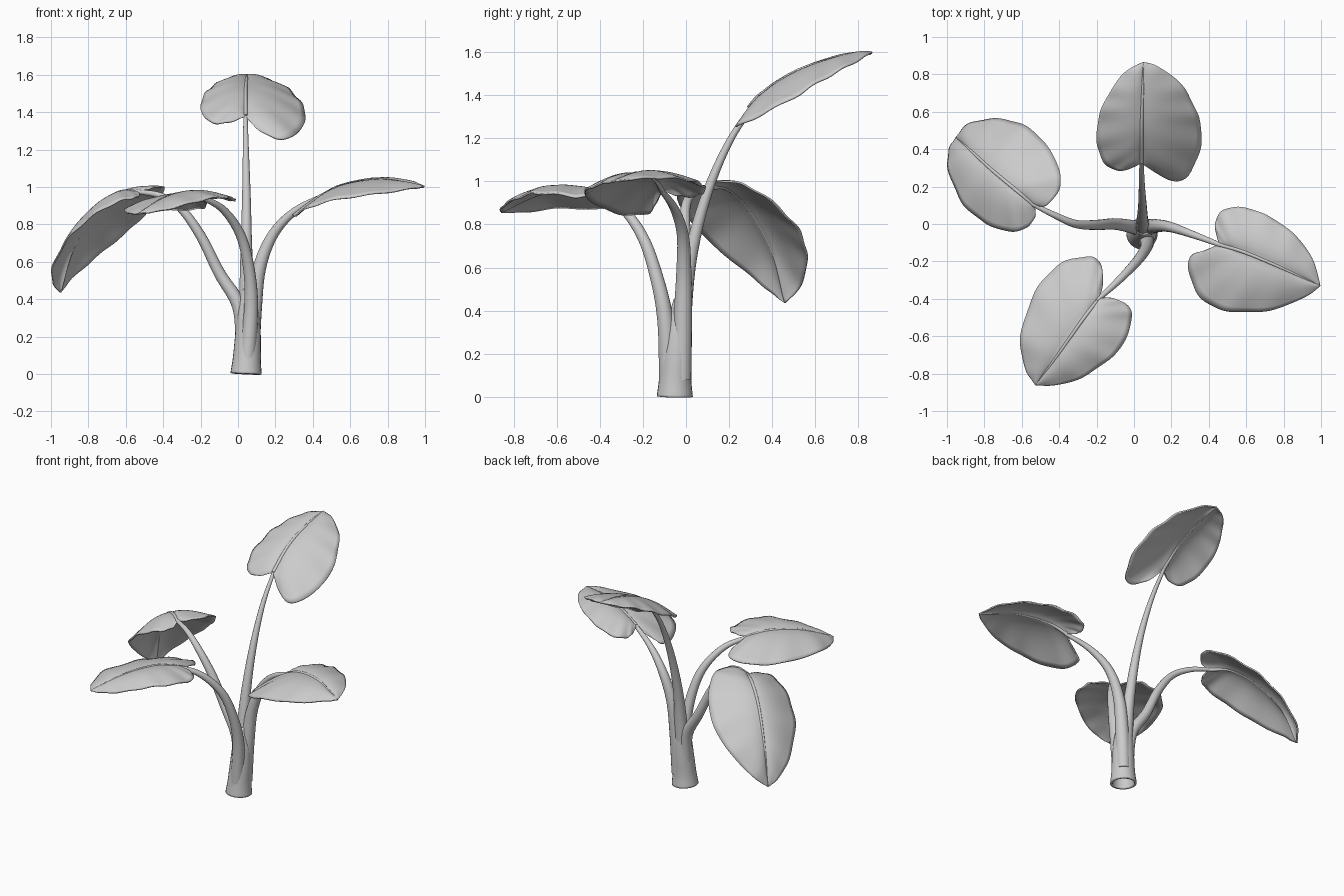
import bpy, bmesh, math
from mathutils import Vector

if "Cube" in bpy.data.objects:
    bpy.data.objects.remove(bpy.data.objects["Cube"])

grey = bpy.data.materials.new("plant grey")
grey.diffuse_color = (0.6, 0.6, 0.6, 1)
grey.use_nodes = True
grey.node_tree.nodes["Principled BSDF"].inputs["Base Color"].default_value = grey.diffuse_color


def spline(points, t):
    """Point on a smooth path through the given points, t in 0..1."""
    p = [Vector(q) for q in points]
    n = len(p) - 1
    i = min(int(t * n), n - 1)
    f = t * n - i
    b, c = p[i], p[i + 1]
    a = p[i - 1] if i > 0 else b * 2 - c
    d = p[i + 2] if i + 2 <= n else c * 2 - b
    return 0.5 * (2 * b + (c - a) * f + (2 * a - 5 * b + 4 * c - d) * f * f
                  + (3 * b - a - 3 * c + d) * f ** 3)


def finish(bm, name, thickness=0):
    bmesh.ops.remove_doubles(bm, verts=bm.verts, dist=1e-5)
    bmesh.ops.recalc_face_normals(bm, faces=bm.faces)
    mesh = bpy.data.meshes.new(name)
    bm.to_mesh(mesh)
    bm.free()
    mesh.materials.append(grey)
    ob = bpy.data.objects.new(name, mesh)
    bpy.context.collection.objects.link(ob)
    if thickness:
        mod = ob.modifiers.new("thickness", 'SOLIDIFY')
        mod.thickness = thickness
        mod.offset = 0
    bpy.ops.object.select_all(action='DESELECT')
    bpy.context.view_layer.objects.active = ob
    ob.select_set(True)
    bpy.ops.object.shade_smooth_by_angle(angle=math.radians(50))
    return ob


def tube(name, path, radii, rings=28, sides=16, caps=True, thickness=0):
    """Tapered round tube along a smooth path."""
    bm = bmesh.new()
    loops = []
    for i in range(rings + 1):
        t = i / rings
        c = spline(path, t)
        r = spline([(q, 0, 0) for q in radii], t).x
        d = (spline(path, min(t + .01, 1)) - spline(path, max(t - .01, 0))).normalized()
        side = d.cross(Vector((0.3, 1, 0.2))).normalized()
        up = side.cross(d)
        loops.append([bm.verts.new(c + r * (math.cos(a) * side + math.sin(a) * up))
                      for a in (k * math.tau / sides for k in range(sides))])
    for p, q in zip(loops, loops[1:]):
        for k in range(sides):
            j = (k + 1) % sides
            bm.faces.new((p[k], p[j], q[j], q[k]))
    if caps:
        bm.faces.new(loops[0])
        bm.faces.new(loops[-1])
    return finish(bm, name, thickness)


def leaf(name, midrib, left, right, bulge=0.025, rows=48, cols=10):
    """Heart-shaped blade stretched between a midrib and two edges."""
    base, tip = Vector(midrib[0]), Vector(midrib[-1])
    across = Vector(right[4]) - Vector(left[4])
    normal = across.cross(tip - base).normalized()
    if normal.z < 0:
        normal.negate()
    bm = bmesh.new()
    for s, edge in enumerate((left, right)):
        outline = [midrib[0]] + edge + [midrib[-1]]
        grid = []
        for i in range(rows + 1):
            u = i / rows
            m, e = spline(midrib, u ** 1.25), spline(outline, u)
            fade = math.sin(math.pi * u) ** 0.6 if 0 < u < 1 else 0
            # gently scalloped edge
            wave = 0.005 * math.sin(u * 44 + s) * fade
            row = []
            for j in range(cols + 1):
                v = j / cols
                p = m.lerp(e, v) + (e - m) * (wave * 2 * v ** 3)
                p += normal * (bulge * fade * math.sin(math.pi * v ** 0.8) + wave * v ** 2)
                row.append(bm.verts.new(p))
            grid.append(row)
        for i in range(rows):
            for j in range(cols):
                bm.faces.new((grid[i][j], grid[i][j + 1], grid[i + 1][j + 1], grid[i + 1][j]))
    bmesh.ops.dissolve_degenerate(bm, dist=1e-5, edges=bm.edges)
    finish(bm, name, 0.009)
    # raised central vein
    tube(name + "_vein", [Vector(p) + normal * 0.003 for p in midrib],
         [0.013, 0.01, 0.008, 0.004], rings=30, sides=10)


# Hollow trunk
tube("trunk", [(.043, -.052, 0), (.047, -.05, .08), (.053, -.043, .2), (.055, -.035, .32), (.055, -.02, .45)],
     [.077, .068, .062, .052, .03], sides=24, caps=False, thickness=0.014)

# Leaf stalks
tube("back_stalk", [(.05, -.03, .08), (.05, -.02, .35), (.045, .02, .65), (.045, .1, .95),
                    (.042, .21, 1.2), (.04, .34, 1.385)], [.05, .045, .032, .023, .016, .011])
tube("right_stalk", [(.07, -.02, .08), (.085, -.015, .35), (.115, -.01, .57), (.19, -.015, .75),
                     (.31, -.055, .875), (.47, -.115, .96)], [.045, .043, .036, .028, .02, .012])
tube("front_stalk", [(.05, -.08, .08), (.07, -.095, .35), (.06, -.135, .55), (.015, -.2, .74),
                     (-.08, -.3, .88), (-.2, -.41, .947)], [.045, .038, .031, .026, .02, .012])
tube("left_stalk", [(.03, -.04, .08), (.01, -.02, .35), (-.1, 0, .54), (-.2, -.005, .74),
                    (-.31, .0, .89), (-.42, .045, .955), (-.54, .105, .975)],
     [.045, .038, .031, .027, .022, .017, .012])

# Leaf blades
leaf("back_leaf", [(.04, .33, 1.375), (.04, .5, 1.5), (.045, .7, 1.57), (.05, .865, 1.597)],
     [(-.05, .29, 1.345), (-.14, .31, 1.345), (-.195, .42, 1.4), (-.185, .58, 1.48),
      (-.13, .7, 1.54), (-.05, .81, 1.58)],
     [(.13, .27, 1.29), (.24, .23, 1.255), (.33, .33, 1.3), (.36, .5, 1.39),
      (.32, .63, 1.47), (.25, .75, 1.535), (.13, .84, 1.585)])
leaf("right_leaf", [(.46, -.11, .955), (.59, -.15, 1.01), (.78, -.23, 1.035), (.995, -.33, 1.0)],
     [(.44, -.04, .935), (.44, .02, .93), (.49, .08, .945), (.6, .085, .975),
      (.72, .04, 1.0), (.85, -.05, 1.015), (.95, -.18, 1.015)],
     [(.38, -.145, .89), (.3, -.18, .85), (.31, -.31, .85), (.4, -.43, .9),
      (.56, -.47, .94), (.75, -.455, .965), (.92, -.385, .99)])
leaf("front_leaf", [(-.19, -.4, .94), (-.28, -.52, .965), (-.4, -.69, .935), (-.525, -.86, .857)],
     [(-.17, -.32, .915), (-.18, -.21, .89), (-.26, -.175, .88), (-.41, -.225, .875),
      (-.53, -.37, .875), (-.605, -.6, .875), (-.58, -.77, .857)],
     [(-.11, -.4, .94), (-.03, -.44, .93), (-.015, -.52, .93), (-.07, -.66, .945),
      (-.17, -.75, .935), (-.3, -.83, .9), (-.43, -.86, .87)])
leaf("left_leaf", [(-.53, .1, .97), (-.64, .19, .965), (-.76, .29, .87), (-.88, .4, .67), (-.95, .46, .435)],
     [(-.53, .04, .95), (-.57, -.015, .94), (-.66, -.04, .915), (-.8, .01, .83),
      (-.92, .12, .71), (-.99, .29, .57), (-.985, .4, .48)],
     [(-.46, .105, .995), (-.395, .2, 1.0), (-.41, .32, .96), (-.5, .46, .85),
      (-.62, .54, .74), (-.76, .56, .625), (-.89, .53, .51)])
